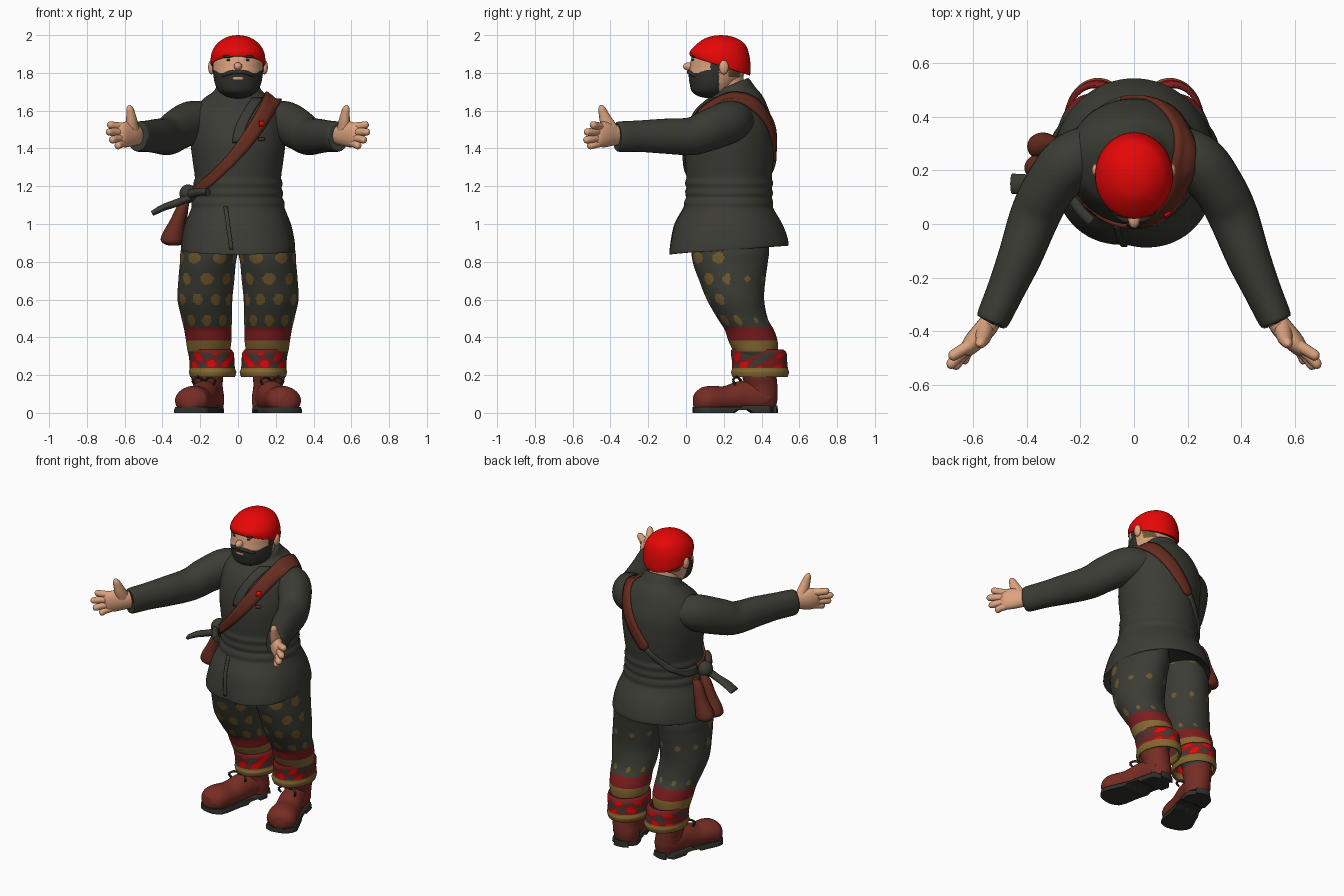
import bpy, bmesh, math
from mathutils import Vector
from mathutils.bvhtree import BVHTree

def mat(name, *c):
    m = bpy.data.materials.new(name)
    m.diffuse_color = (*c, 1)
    return m

COAT = mat("charcoal cloth", .045, .045, .035)
DARK = mat("dark hair", .03, .03, .025)
SKIN = mat("skin", .72, .37, .215)
RED = mat("bright red", .82, .002, .002)
BOOT = mat("red brown leather", .18, .026, .017)
STRAP = mat("brown leather", .135, .026, .014)
BAND = mat("dark red", .21, .012, .013)
GOLD = mat("old gold", .23, .135, .03)
DOT = mat("ochre", .17, .10, .027)

def make(name, verts, faces, mats, rule=None):
    """Mesh object with smooth shading and colours chosen by a rule on face centres."""
    bm = bmesh.new()
    vs = [bm.verts.new(v) for v in verts]
    for f in faces:
        bm.faces.new([vs[i] for i in f])
    bmesh.ops.recalc_face_normals(bm, faces=bm.faces)
    for f in bm.faces:
        f.smooth = True
        if rule:
            f.material_index = rule(f.calc_center_median())
    me = bpy.data.meshes.new(name)
    bm.to_mesh(me)
    bm.free()
    for m in mats:
        me.materials.append(m)
    me.set_sharp_from_angle(angle=math.radians(45))
    ob = bpy.data.objects.new(name, me)
    bpy.context.collection.objects.link(ob)
    return ob

def loft(name, keys, mats, rule=None, n=32, sub=6, sweep=False, caps=True, s=1, warp=None):
    """Elliptical rings (x,y,z,a,b[,tilt]) joined smoothly; level rings, or across the path if sweep."""
    K = [list(k) + [0] * (6 - len(k)) for k in keys]
    path = []
    for i in range(len(K) - 1):
        p0, p1, p2, p3 = K[max(i - 1, 0)], K[i], K[i + 1], K[min(i + 2, len(K) - 1)]
        for j in range(sub + (i == len(K) - 2)):
            t = j / sub
            path.append([b + .5 * t * (c - a + t * (2*a - 5*b + 4*c - d + t * (3*(b - c) + d - a)))
                         for a, b, c, d in zip(p0, p1, p2, p3)])
    verts = []
    for i, p in enumerate(path):
        u, w = Vector((1, 0, 0)), Vector((0, 1, 0))
        if sweep:
            t = Vector(path[min(i + 1, len(path) - 1)][:3]) - Vector(path[max(i - 1, 0)][:3])
            u = t.cross(Vector((0, 0, 1))).normalized()
            w = u.cross(t).normalized()
        for j in range(n):
            an = 2 * math.pi * j / n
            v = Vector(p[:3]) + u * max(p[3], .002) * math.cos(an) + w * max(p[4], .002) * math.sin(an)
            v.z += p[5] * (v.y - p[1])
            if warp:
                v = warp(v)
            verts.append((v.x * s, v.y, v.z))
    m = len(path)
    faces = [(i*n + j, i*n + (j+1) % n, (i+1)*n + (j+1) % n, (i+1)*n + j) for i in range(m-1) for j in range(n)]
    if caps:
        faces += [tuple(range(n)), tuple(range((m-1)*n, m*n))]
    return make(name, verts, faces, mats, rule)

def ball(name, c, r, m):
    q = [math.pi * i / 8 for i in range(9)]
    return loft(name, [(c[0], c[1], c[2] - r[2]*math.cos(a), r[0]*math.sin(a), r[1]*math.sin(a)) for a in q],
                [m], n=24, sub=2)

# coat: flared skirt, tied waist, chest and raised collar
def waist_folds(v):
    if 1.09 < v.z < 1.24:
        k = 1 + .035 * abs(math.sin((v.z - 1.09) / .05 * math.pi))
        return Vector((v.x * k, .23 + (v.y - .23) * k, v.z))
    if v.z < 1.09 and v.y < .1:  # the overlapping skirt front pushes forward at its edge
        v.y += .10 * (1.09 - v.z) * (.6 - 7 * abs(v.x + .03))
    return v

coat = loft("coat", [
    (0, .23, .93, .22, .24), (0, .22, .875, .285, .30, .07), (0, .225, .865, .302, .318, .07),
    (0, .225, .92, .298, .31, .05), (0, .225, 1.0, .28, .285), (0, .225, 1.09, .245, .235),
    (0, .228, 1.15, .232, .225), (0, .228, 1.24, .228, .226), (0, .23, 1.32, .238, .232),
    (0, .233, 1.42, .25, .234), (0, .243, 1.52, .25, .222), (0, .25, 1.6, .235, .19),
    (0, .255, 1.66, .185, .152, .1), (0, .25, 1.70, .13, .118, .2), (0, .238, 1.735, .108, .092, .4),
    (0, .238, 1.725, .09, .08, .4)], [COAT], n=72, sub=8, warp=waist_folds)

# arms and hands
arms = []
for side, s in (("left", 1), ("right", -1)):
    arms.append(loft(side + "_sleeve", [
        (.13, .28, 1.55, .10, .09), (.24, .23, 1.54, .105, .112), (.32, .13, 1.50, .097, .11),
        (.37, .03, 1.465, .093, .10), (.425, -.12, 1.465, .082, .092), (.48, -.25, 1.465, .07, .083),
        (.527, -.355, 1.462, .062, .08), (.53, -.362, 1.462, .048, .066)], [COAT], sweep=True, s=s))
    loft(side + "_palm", [
        (.515, -.33, 1.465, .036, .045), (.55, -.385, 1.472, .040, .058), (.59, -.43, 1.474, .038, .068),
        (.62, -.465, 1.47, .03, .062), (.637, -.48, 1.468, .014, .05)], [SKIN], sweep=True, s=s, n=24)
    for i, (z0, tip) in enumerate(((1.513, (.69, -.50, 1.527)), (1.487, (.695, -.535, 1.487)),
                                   (1.458, (.675, -.54, 1.443)), (1.432, (.64, -.52, 1.41)))):
        a, b = Vector((.60, -.445, z0)), Vector(tip)
        mid = a.lerp(b, .5) + Vector((.008, -.004, 0))
        loft(f"{side}_finger_{i+1}", [(*a, .023, .023), (*mid, .021, .021), (*a.lerp(b, .9), .018, .018),
                                      (*b, .004, .004)], [SKIN], sweep=True, s=s, n=14, sub=4)
    loft(side + "_thumb", [(.555, -.39, 1.48, .035, .045), (.562, -.42, 1.54, .03, .036),
                           (.568, -.437, 1.585, .023, .026), (.574, -.447, 1.615, .017, .018),
                           (.577, -.452, 1.63, .003, .003)], [SKIN], sweep=True, s=s, n=16, sub=4)

# strips laid onto the coat surface by ray casting
V, F = [], []
for ob in (coat, arms[0]):
    o = len(V)
    V += [v.co.copy() for v in ob.data.vertices]
    F += [[o + i for i in p.vertices] for p in ob.data.polygons]
tree = BVHTree.FromPolygons(V, F)

def hug(name, rows, m, thick, lift=.002, loop=False):
    verts = []
    for row in rows:
        for o, d in row:
            hit = tree.ray_cast(o, d)[0]
            verts.append((hit if hit else o + d * .5) - d * lift)
    k, r = len(rows[0]), len(rows)
    faces = [(i*k + j, i*k + j + 1, (i+1) % r*k + j + 1, (i+1) % r*k + j)
             for i in range(r if loop else r - 1) for j in range(k - 1)]
    ob = make(name, verts, faces, [m])
    md = ob.modifiers.new("thickness", "SOLIDIFY")
    md.thickness, md.offset = thick, 0
    return ob

# shoulder strap: broad leather over the shoulder, thin dark cord across the lower back
c, e1, e2 = Vector((-.05, .23, 1.40)), Vector((.65, 0, .76)).normalized(), Vector((0, 1, 0))
e3 = e1.cross(e2)
rows = []
for i in range(73):
    an = i * math.pi / 36
    d = e1 * math.cos(an) + e2 * math.sin(an)
    half = .032 + .012 * math.cos(an)
    if 20 <= i <= 36:
        half = .014
    rows.append([(c + d * .6 + e3 * (w * half - .05 * abs(math.sin(an))), -d) for w in (-1, -.35, .35, 1)])
hug("shoulder_strap", rows[36:] + rows[1:21], STRAP, .018, .006)
hug("strap_cord", rows[20:37], COAT, .02, .006)

def front(path, half):
    """Rows of rays fired at the coat front along a path of (x, z)."""
    return [[(Vector((x + half * w, -.5, z)), Vector((0, 1, 0))) for w in (-1, -.5, 0, .5, 1)] for x, z in path]

hug("coat_front_edge", front([(-.065 + .03*i/12, 1.09 - .225*i/12) for i in range(13)], .01), COAT, .014)
hug("lapel", front([(.10 - .10*math.sin(i/12*1.57), 1.66 - .23*i/12) for i in range(13)], .028), COAT, .024)
hug("red_badge", front([(.125, 1.518), (.125, 1.545)], .012), RED, .008, .02)
hug("ochre_badge", front([(.125, 1.44), (.125, 1.458)], .014), STRAP, .008, .004)

# knot, sash tails and pouches at the right hip
ball("sash_knot", (-.265, .18, 1.16), (.045, .05, .05), COAT)
loft("sash_tail", [(-.25, .15, 1.14, .03, .02), (-.33, .15, 1.11, .025, .02), (-.40, .15, 1.085, .035, .018),
                   (-.455, .15, 1.055, .038, .014)], [COAT], sweep=True, n=20)
loft("sash_tail_short", [(-.25, .12, 1.16, .02, .025), (-.20, .05, 1.17, .02, .02), (-.16, .01, 1.17, .02, .02)],
     [COAT], sweep=True, n=16)
for i, (y, x) in enumerate(((.21, -.345), (.29, -.335))):
    loft(f"pouch_{i+1}", [(-.27, y, 1.14, .02, .02), (-.29, y, 1.10, .03, .03), (x + .025, y, 1.02, .04, .04),
                          (x, y, .95, .055, .05), (x - .005, y, .91, .058, .05), (x, y, .89, .035, .035),
                          (x, y, .885, .003, .003)], [STRAP], n=24)

# trousers with dots and bands, rolled cuffs, boots
def leg_rule(p):
    if p.z < .325: return 0
    if p.z < .385: return 2
    if p.z < .452: return 1
    x, y = abs(p.x) - .165, p.y - (.25 + .5 * max(0, .6 - p.z))
    row = round((p.z - .49) / .11)
    u = math.atan2(x, -y) * .155 / .108 + .5 * (row % 2)
    du, dz = (u - round(u)) * .108, p.z - .49 - row * .11
    if y > -.02:
        return 3 if row % 2 == 0 and math.hypot(du, dz) < .016 else 0
    return 3 if math.hypot(du, dz) < .03 else 0

def cuff_rule(p):
    if p.z < .237: return 0
    x = abs(p.x)
    f = math.sin(75*x + 30*p.z + 2) + math.sin(60*p.y - 85*p.z + 20*x)
    return 2 if f > .7 and p.z < .315 else 3 if f < -.7 and p.z < .32 else 1

for side, s in (("left", 1), ("right", -1)):
    loft(side + "_trouser_leg", [
        (.13, .24, .97, .12, .18), (.15, .235, .87, .15, .205), (.16, .235, .79, .148, .197),
        (.168, .245, .70, .148, .175), (.175, .262, .60, .145, .152), (.165, .30, .50, .134, .133),
        (.16, .335, .44, .125, .13), (.155, .355, .38, .12, .13), (.155, .37, .32, .11, .115),
        (.155, .385, .25, .085, .09), (.16, .39, .20, .075, .08)],
        [COAT, BAND, GOLD, DOT], leg_rule, n=130, sub=14, s=s)
    cuff = loft(side + "_rolled_cuff", [
        (.148, .378, .335, .112, .138), (.142, .385, .315, .12, .148), (.138, .39, .27, .119, .146),
        (.136, .392, .235, .12, .148), (.134, .392, .215, .125, .153), (.135, .392, .19, .118, .146)],
        [GOLD, BAND, RED, COAT], cuff_rule, n=110, sub=8, caps=False, s=s)
    md = cuff.modifiers.new("thickness", "SOLIDIFY")
    md.thickness = .014
    loft(side + "_boot_shaft", [(.147, .40, .03, .07, .075), (.15, .402, .08, .077, .083),
                                (.158, .398, .14, .077, .086), (.165, .388, .20, .085, .09),
                                (.165, .388, .26, .075, .08)], [BOOT], s=s)
    foot = [(.142, .455, .06, .03, .04), (.147, .43, .065, .068, .06), (.155, .40, .08, .075, .08),
            (.18, .30, .085, .075, .085), (.21, .21, .07, .08, .072), (.235, .13, .068, .090, .075),
            (.253, .085, .062, .086, .068), (.264, .052, .06, .05, .045), (.267, .042, .06, .01, .015)]
    loft(side + "_boot_foot", foot, [BOOT], sweep=True, s=s,
         warp=lambda v: Vector((v.x, v.y, max(v.z, .025))))
    sole = [(.138, .483, 0, .015, .09), (.14, .472, 0, .05, .09)] + [(x, y, 0, a + .006, .09) for x, y, z, a, b in foot]
    loft(side + "_boot_sole", sole, [DARK], sweep=True, s=s,
         warp=lambda v: Vector((v.x, v.y, min(max(v.z, .015 if .26 < v.y < .34 else 0), .04 if v.y > .3 else .03))))
    for k in (-1, 1):
        loft(f"{side}_lace_{k}", [(.18, .295, .165, .007, .007), (.18 + .03*k, .27, .19, .007, .007),
                                  (.18 + .06*k, .25, .175, .007, .007), (.18 + .05*k, .26, .15, .007, .007)],
             [DARK], sweep=True, n=8, sub=4, s=s)

# head: face and beard coloured by region
def head_rule(p):
    x = abs(p.x)
    if math.hypot(p.x / .03, (p.z - 1.772) / .007) < 1 and p.y < .1: return 0
    if p.y < .175 and p.z < 1.80 + .008 * (x < .06) + max(0, x - .10) * .6: return 1
    if .13 < p.y < .175 and x > .1: return 1
    if .225 < p.y < .285 and 1.78 < p.z: return 2
    return 0

loft("head", [(0, .14, 1.665, .02, .02), (0, .135, 1.675, .06, .065), (0, .137, 1.70, .10, .105),
              (0, .145, 1.74, .121, .125), (0, .16, 1.79, .131, .146), (0, .175, 1.83, .136, .155),
              (0, .18, 1.88, .137, .152), (0, .183, 1.92, .125, .14), (0, .185, 1.96, .09, .105),
              (0, .185, 1.98, .02, .02)], [SKIN, DARK, DOT], head_rule, n=140, sub=12)
loft("neck", [(0, .225, 1.64, .09, .08), (0, .225, 1.73, .092, .083), (0, .21, 1.82, .09, .09)], [SKIN])
loft("cap", [(0, .18, 1.838, .132, .15, -.32), (0, .18, 1.84, .143, .159, -.32), (0, .181, 1.87, .145, .161, -.25),
             (0, .182, 1.91, .138, .153, -.1), (0, .184, 1.95, .115, .13), (0, .185, 1.98, .078, .09),
             (0, .185, 1.995, .04, .045), (0, .185, 2.0, .003, .003)], [RED], n=64)
ball("nose", (0, .018, 1.834), (.022, .034, .022), SKIN)
for side, s in (("left", 1), ("right", -1)):
    ball(side + "_ear", (.14*s, .20, 1.83), (.018, .025, .038), SKIN)
    ball(side + "_eyebrow", (.053*s, .04, 1.887), (.026, .012, .008), DARK)
    ball(side + "_eye", (.05*s, .038, 1.868), (.012, .008, .005), DARK)
    loft(side + "_moustache", [(0, .014, 1.803, .008, .008), (.035, .018, 1.803, .012, .011),
                               (.07, .04, 1.79, .01, .01), (.09, .06, 1.78, .004, .004)],
         [DARK], sweep=True, n=14, s=s)
